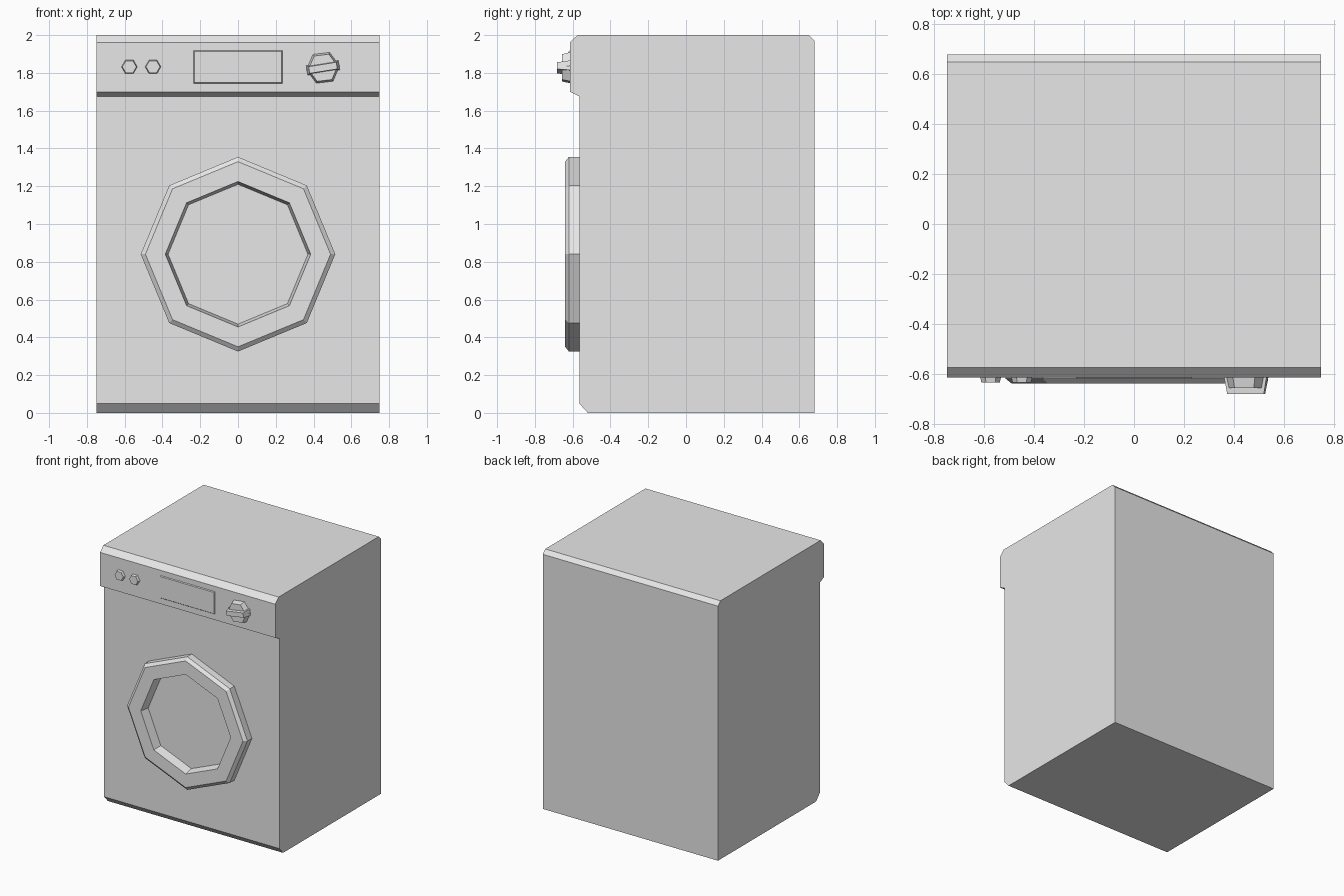
import bpy, bmesh, math
from mathutils import Vector

old = bpy.data.objects.get("Cube")
if old:
    bpy.data.objects.remove(old, do_unlink=True)

grey = bpy.data.materials.new("light_grey")
grey.use_nodes = True
colour = (0.8, 0.8, 0.8, 1.0)
grey.diffuse_color = colour
grey.node_tree.nodes["Principled BSDF"].inputs["Base Color"].default_value = colour


def loft(name, rings, cap_start=False):
    """Bridge rings of equal point count, closing the last one."""
    bm = bmesh.new()
    loops = [[bm.verts.new(p) for p in ring] for ring in rings]
    n = len(loops[0])
    for a, b in zip(loops, loops[1:]):
        for i in range(n):
            j = (i + 1) % n
            bm.faces.new((a[i], a[j], b[j], b[i]))
    bm.faces.new(loops[-1])
    if cap_start:
        bm.faces.new(loops[0][::-1])
    # Make the normals point outwards; open lofts end in a face towards -y
    if cap_start:
        bmesh.ops.recalc_face_normals(bm, faces=bm.faces)
    else:
        bm.faces.ensure_lookup_table()
        last = bm.faces[-1]
        last.normal_update()
        if last.normal.y > 0:
            bmesh.ops.reverse_faces(bm, faces=bm.faces)
    mesh = bpy.data.meshes.new(name)
    bm.to_mesh(mesh)
    bm.free()
    mesh.materials.append(grey)
    obj = bpy.data.objects.new(name, mesh)
    bpy.context.collection.objects.link(obj)
    return obj


def polygon(x, z, y, radius, sides, turn=0):
    angles = [math.radians(turn) + math.tau * i / sides for i in range(sides)]
    return [Vector((x + radius * math.cos(a), y, z + radius * math.sin(a))) for a in angles]


def rectangle(x, z, y, half_w, half_h, turn=0):
    c, s = math.cos(math.radians(turn)), math.sin(math.radians(turn))
    corners = [(half_w, half_h), (-half_w, half_h), (-half_w, -half_h), (half_w, -half_h)]
    return [Vector((x + u * c - v * s, y, z + u * s + v * c)) for u, v in corners]


# Cabinet: side profile swept across the width
profile = [(-0.52, 0), (-0.565, 0.05), (-0.565, 1.675), (-0.615, 1.70), (-0.615, 1.96),
           (-0.575, 2), (0.65, 2), (0.68, 1.97), (0.68, 0)]
loft("cabinet", [[(x, y, z) for y, z in profile] for x in (-0.75, 0.75)], cap_start=True)

# Door: octagonal rim with a chamfered edge and a sunken window
door_steps = [(0.515, -0.56), (0.515, -0.62), (0.49, -0.64), (0.385, -0.64), (0.37, -0.57)]
loft("door", [polygon(0, 0.84, y, r, 8) for r, y in door_steps])

# Display plate on the control panel
loft("display", [rectangle(0, 1.832, -0.614, 0.235, 0.088),
                 rectangle(0, 1.832, -0.621, 0.23, 0.082)])

# Two hexagonal push buttons
for side, x in (("right", -0.575), ("left", -0.45)):
    loft("button_" + side, [polygon(x, 1.832, -0.61, 0.043, 6),
                            polygon(x, 1.832, -0.635, 0.037, 6)])

# Dial and its grip bar
loft("dial", [polygon(0.45, 1.827, y, r, 6, 7) for r, y in ((0.09, -0.61), (0.078, -0.657))])
loft("dial_grip", [rectangle(0.45, 1.827, -0.61, 0.087, 0.026, 9),
                   rectangle(0.45, 1.827, -0.682, 0.074, 0.018, 9)])
